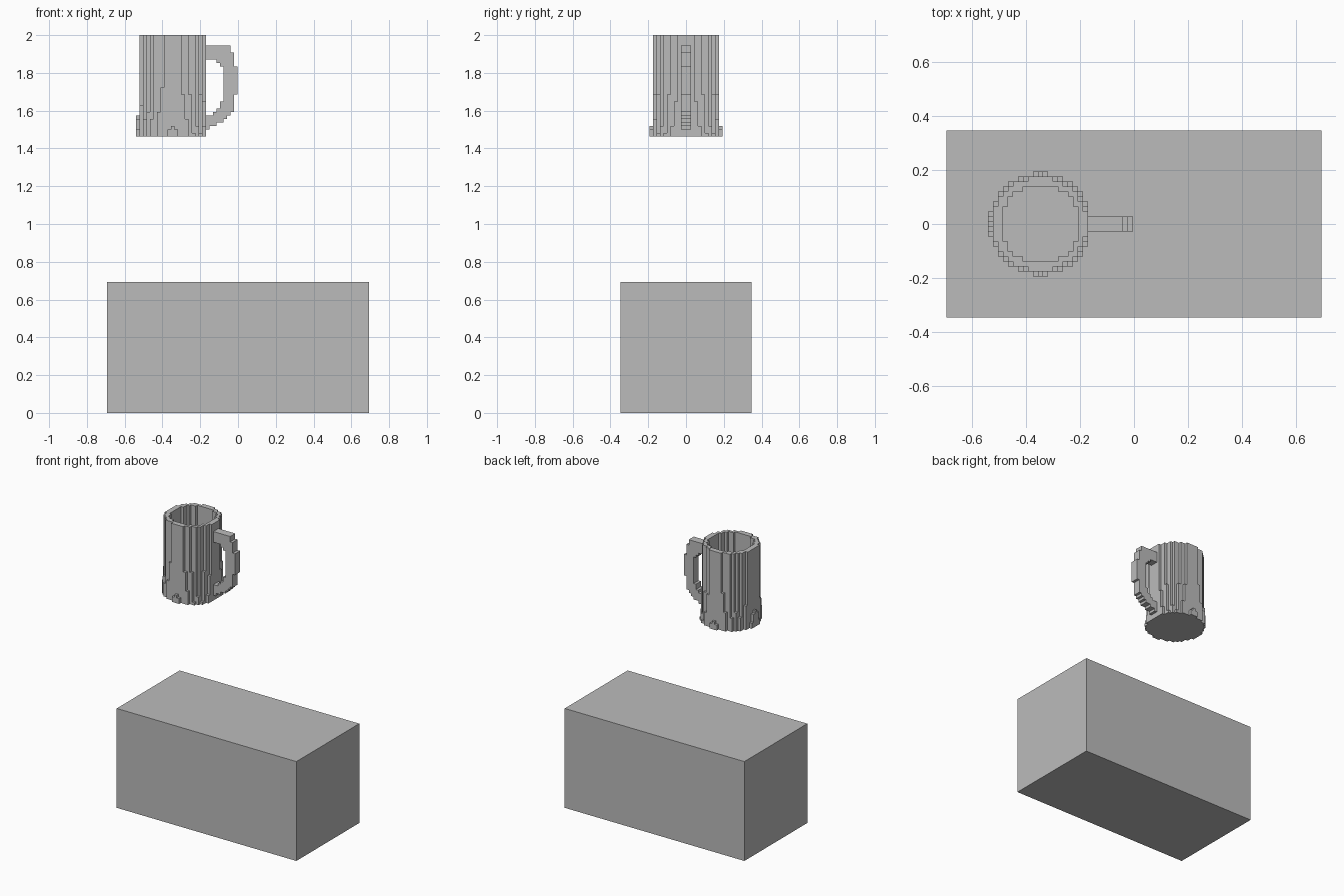
import bpy, bmesh

default = bpy.data.objects.get("Cube")
if default:
    bpy.data.objects.remove(default, do_unlink=True)

grey = bpy.data.materials.new("plain grey")
grey.use_nodes = True
colour = (0.5, 0.5, 0.5, 1)
grey.diffuse_color = colour
grey.node_tree.nodes["Principled BSDF"].inputs["Base Color"].default_value = colour

CELL = 0.0185
LAYERS = 29
AXIS_X = -0.346
BASE_Z = 2 - LAYERS * CELL


def finish(name, bm):
    mesh = bpy.data.meshes.new(name)
    bm.to_mesh(mesh)
    bm.free()
    mesh.materials.append(grey)
    obj = bpy.data.objects.new(name, mesh)
    bpy.context.collection.objects.link(obj)
    return obj


def block_mesh(name, cells, hidden=frozenset()):
    """Skin a set of grid cells, leaving out faces against other cells."""
    bm = bmesh.new()
    corners = {}

    def vert(p):
        if p not in corners:
            corners[p] = bm.verts.new((AXIS_X + (p[0] - 0.5) * CELL,
                                       (p[1] - 0.5) * CELL,
                                       BASE_Z + p[2] * CELL))
        return corners[p]

    for c in sorted(cells):
        for axis in range(3):
            for side in (0, 1):
                n = list(c)
                n[axis] += 2 * side - 1
                if tuple(n) in cells or tuple(n) in hidden:
                    continue
                quad = []
                for a, b in ((0, 0), (1, 0), (1, 1), (0, 1)):
                    p = list(c)
                    p[axis] += side
                    p[(axis + 1) % 3] += a
                    p[(axis + 2) % 3] += b
                    quad.append(vert(tuple(p)))
                bm.faces.new(quad if side else quad[::-1])
    # Merge the coplanar squares into large flat faces
    bmesh.ops.dissolve_limit(bm, angle_limit=0.01, verts=bm.verts, edges=bm.edges)
    bmesh.ops.triangulate(bm, faces=[f for f in bm.faces if len(f.verts) > 4])
    return finish(name, bm)


# Mug body: a stepped round wall that flares towards the base, with a floor
body = set()
for k in range(LAYERS):
    outer = max(88.5, 102.5 - k)
    for i in range(-10, 10):
        for j in range(-10, 11):
            hollow = k >= 2 and i * i + j * j <= 62
            if (i + 0.15) ** 2 + j * j <= outer and not hollow:
                body.add((i, j, k))

# Handle: rows of (first layer, last layer, inner column, outer column)
rows = [(2, 2, 10, 10), (3, 3, 10, 12), (4, 4, 10, 14), (5, 5, 10, 15),
        (6, 6, 12, 16), (7, 7, 13, 17), (8, 9, 14, 17), (10, 11, 15, 17),
        (12, 19, 15, 18), (20, 20, 14, 17), (21, 21, 13, 17),
        (22, 23, 10, 17), (24, 25, 10, 16)]
handle = {(i, j, k) for k0, k1, i0, i1 in rows for k in range(k0, k1 + 1)
          for i in range(i0, i1 + 1) for j in (-1, 0, 1)}

block_mesh("mug_body", body, handle)
block_mesh("mug_handle", handle, body)

# Plain block below the mug
bm = bmesh.new()
bmesh.ops.create_cube(bm, size=1)
bmesh.ops.scale(bm, vec=(1.386, 0.693, 0.693), verts=bm.verts)
bmesh.ops.translate(bm, vec=(0, 0, 0.3465), verts=bm.verts)
finish("base_block", bm)
